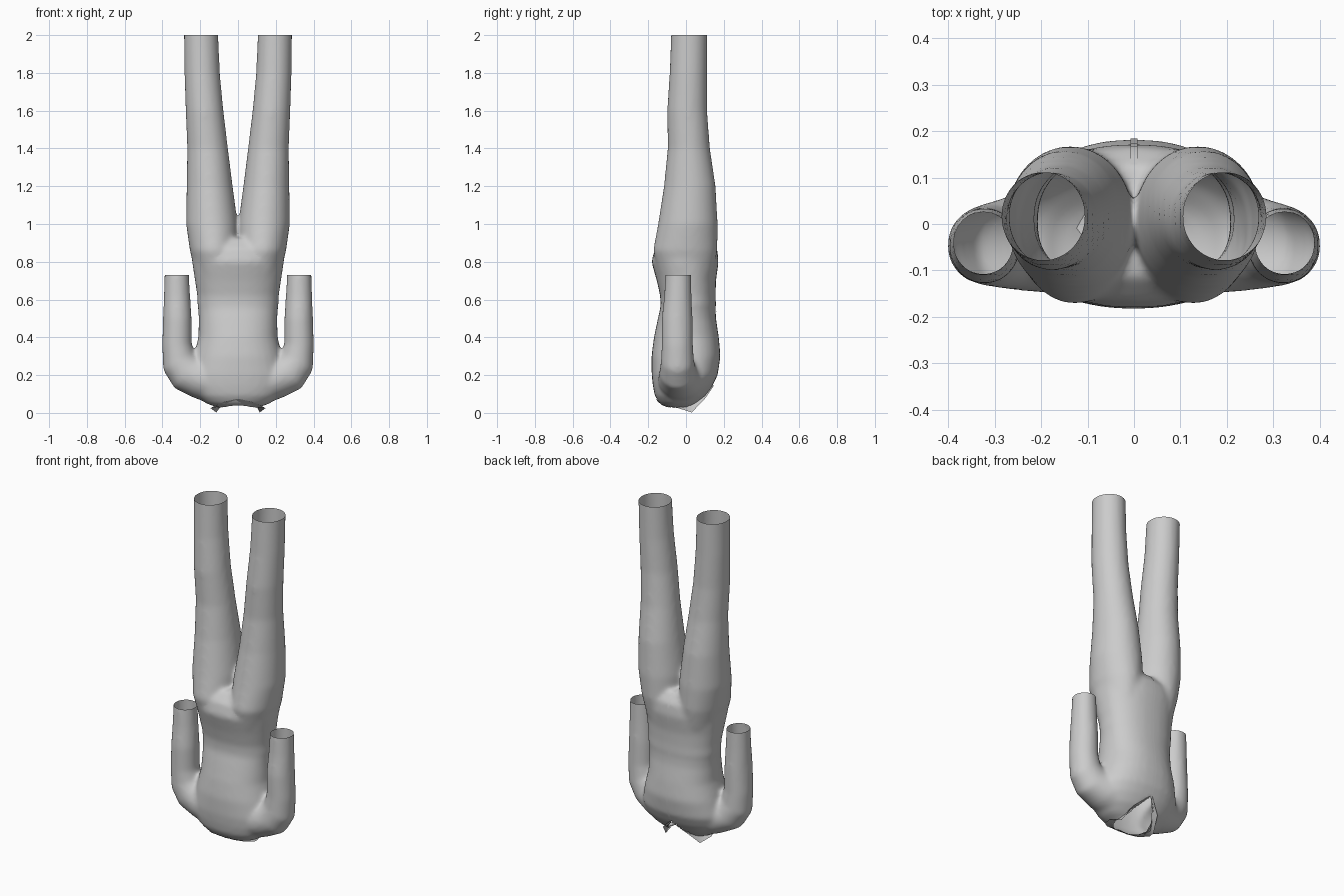
import bpy, bmesh
from math import cos, sin, pi, atan2, hypot
from mathutils import Vector
from mathutils.bvhtree import BVHTree

if "Cube" in bpy.data.objects:
    bpy.data.objects.remove(bpy.data.objects["Cube"])

N = 32


def ring(bm, c, rx, ry, power=1.0, tilt=0.0):
    # elliptical (or squarer) section, tilted about y by an angle
    vs = []
    for i in range(N):
        a = 2 * pi * i / N
        ca, sa = cos(a), sin(a)
        px = rx * abs(ca) ** power * (1 if ca > 0 else -1)
        py = ry * abs(sa) ** power * (1 if sa > 0 else -1)
        vs.append(bm.verts.new((c[0] + px * cos(tilt), c[1] + py, c[2] - px * sin(tilt))))
    return vs


def loft(bm, rings):
    for a, b in zip(rings, rings[1:]):
        for i in range(N):
            j = (i + 1) % N
            bm.faces.new((a[i], a[j], b[j], b[i]))
    bm.faces.new(rings[0][::-1])
    bm.faces.new(rings[-1])


def make(name, bm):
    me = bpy.data.meshes.new(name)
    bm.to_mesh(me)
    bm.free()
    ob = bpy.data.objects.new(name, me)
    bpy.context.collection.objects.link(ob)
    for p in me.polygons:
        p.use_smooth = True
    return ob


bm = bmesh.new()

# torso: z, half width, centre y, half depth
torso = [(.022, .09, -.035, .06), (.05, .17, -.04, .10), (.09, .22, -.03, .135),
         (.14, .25, -.018, .157), (.20, .26, -.007, .175), (.30, .235, 0, .183),
         (.40, .21, .002, .172), (.50, .208, .005, .154), (.55, .211, .010, .147),
         (.57, .215, .012, .147), (.62, .216, .010, .147), (.70, .228, .002, .157),
         (.80, .243, -.005, .178), (.87, .25, 0, .165), (.925, .20, .005, .12)]
loft(bm, [ring(bm, (0, cy, z), rx, ry, .88) for z, rx, cy, ry in torso])

# legs: z, centre x, half width, centre y, half depth
legs = [(.74, .115, .11, 0, .145), (.86, .127, .128, -.004, .17), (1.0, .138, .137, .01, .158),
        (1.2, .150, .122, .02, .137), (1.4, .161, .108, .015, .112), (1.6, .177, .100, .006, .106),
        (1.8, .190, .094, .012, .099), (2.06, .197, .090, .018, .095)]
# sleeves: x, y, z, half width, half depth, tilt
sleeves = [(.10, -.02, .15, .11, .13, 1.35), (.20, -.03, .182, .108, .118, 1.25),
           (.275, -.042, .215, .105, .098, .95), (.312, -.045, .27, .095, .088, .5),
           (.323, -.046, .36, .079, .083, .05), (.321, -.047, .50, .076, .082, 0),
           (.323, -.043, .62, .070, .073, 0), (.325, -.040, .80, .062, .066, 0)]
for s in (1, -1):
    loft(bm, [ring(bm, (s * x, cy, z), rx, ry) for z, x, rx, cy, ry in legs])
    loft(bm, [ring(bm, (s * x, y, z), rx, ry, 1, s * t) for x, y, z, rx, ry, t in sleeves])
bmesh.ops.recalc_face_normals(bm, faces=bm.faces)

# fuse the parts into one soft garment surface
blank = make("blank", bm)
m = blank.modifiers.new("fuse", 'REMESH')
m.mode = 'VOXEL'
m.voxel_size = .011
m = blank.modifiers.new("soften", 'SMOOTH')
m.factor = .5
m.iterations = 14
dg = bpy.context.evaluated_depsgraph_get()
bm = bmesh.new()
bm.from_mesh(blank.evaluated_get(dg).to_mesh())
bpy.data.objects.remove(blank)
tree = BVHTree.FromBMesh(bm)


def open_end(z, test):
    fs = [f for f in bm.faces if test(f.calc_center_median())]
    geom = set(fs)
    for f in fs:
        geom.update(f.edges)
        geom.update(f.verts)
    bmesh.ops.bisect_plane(bm, geom=list(geom), plane_co=(0, 0, z), plane_no=(0, 0, 1), clear_outer=True)


# open trouser legs and sleeve ends
open_end(2.0, lambda c: c.z > 1.9)
open_end(.73, lambda c: abs(c.x) > .252 and .66 < c.z < .84)


# neck opening: round at the nape, pointed towards the zip
def neck_r(x, y):
    a = abs(atan2(x, y + .02))
    return .105 + .055 * max(0, 1 - a / .9) ** 1.3


def in_neck(c):
    return c.z < .22 and hypot(c.x, c.y + .02) < neck_r(c.x, c.y)


bmesh.ops.delete(bm, geom=[f for f in bm.faces if in_neck(f.calc_center_median())], context='FACES')
for v in bm.verts:
    if v.is_boundary and v.co.z < .25:
        k = neck_r(v.co.x, v.co.y) / hypot(v.co.x, v.co.y + .02)
        v.co.x *= k
        v.co.y = (v.co.y + .02) * k - .02
make("jumpsuit_body", bm)

# folded collar with pointed lapels: inner neckline and outer edge, half mirrored
inner = [(0, -.125, .040), (.055, -.108, .036), (.09, -.07, .030), (.105, -.02, .032),
         (.09, .04, .055), (.045, .10, .095), (0, .142, .145)]
outer = [(0, -.160, .075), (.07, -.150, .060), (.12, -.105, .040), (.145, -.04, .025),
         (.115, .03, .002), (.085, .10, .075), (.006, .150, .147)]
bm = bmesh.new()
for s in (1, -1):
    a, b = [[bm.verts.new((s * x, y, z)) for x, y, z in row] for row in (inner, outer)]
    for i in range(len(a) - 1):
        bm.faces.new((a[i], a[i + 1], b[i + 1], b[i])[::s])
bmesh.ops.remove_doubles(bm, verts=bm.verts, dist=.0005)
make("collar", bm)

# zip strip lying on the surface along the centre line
bm = bmesh.new()
prev = None
for i in range(41):
    z = .16 + .76 * i / 40
    row = []
    for x in (-.008, .008):
        hit = tree.ray_cast(Vector((x, 1, z)), Vector((0, -1, 0)))[0]
        row.append(bm.verts.new(hit + Vector((0, .003, 0))))
    if prev:
        bm.faces.new((prev[0], row[0], row[1], prev[1]))
    prev = row
make("zip_strip", bm)
